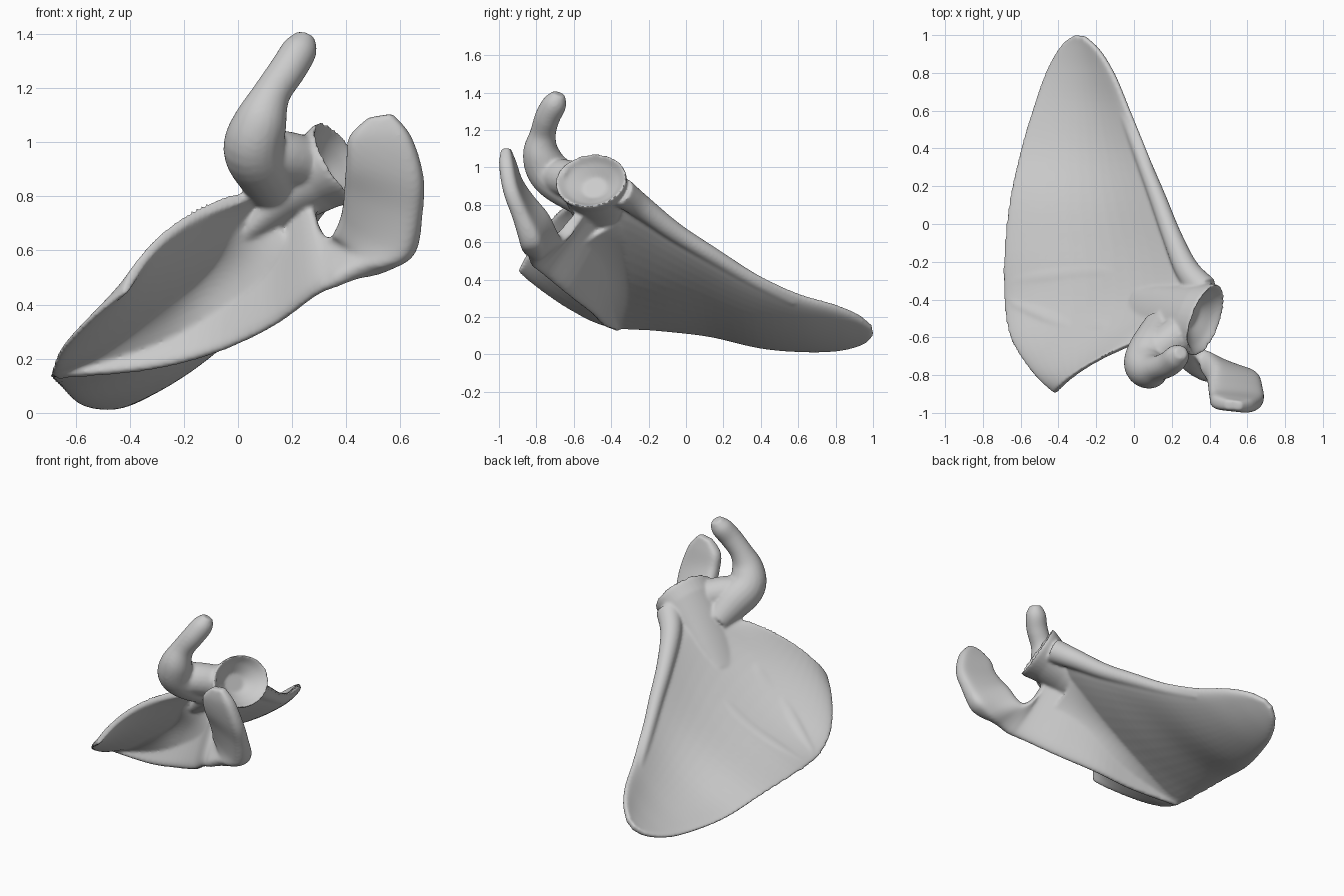
import bpy
import bmesh
import math
from mathutils import Vector

cube = bpy.data.objects.get("Cube")
if cube:
    bpy.data.objects.remove(cube, do_unlink=True)

bm = bmesh.new()
STEPS, CUTS = 5, 20


def spline(rows):
    """Smooth curve through rows of any length."""
    out = []
    last = len(rows) - 1
    for i in range(last):
        p0, p1, p2, p3 = (rows[min(max(i + k, 0), last)] for k in (-1, 0, 1, 2))
        for s in range(STEPS):
            t = s / STEPS
            out.append([b + 0.5 * t * (c - a + t * (2 * a - 5 * b + 4 * c - d
                        + t * (3 * (b - c) + d - a)))
                        for a, b, c, d in zip(p0, p1, p2, p3)])
    out.append(list(rows[-1]))
    return out


def loft(rings):
    """Closed skin over rings of equal point count."""
    loops = [[bm.verts.new(p) for p in ring] for ring in rings]
    n = len(loops[0])
    for a, b in zip(loops, loops[1:]):
        for i in range(n):
            j = (i + 1) % n
            bm.faces.new((a[i], a[j], b[j], b[i]))
    bm.faces.new(loops[0])
    bm.faces.new(loops[-1][::-1])


def plate(edge_a, edge_b, shape):
    """Curved sheet between two edges; shape rows: sag, thickness at a, middle, b.
    Gives back its grid of centre points."""
    rows = spline([tuple(a) + tuple(b) + s for a, b, s in zip(edge_a, edge_b, shape)])
    mids = [(Vector(r[:3]) + Vector(r[3:6])) / 2 for r in rows]
    rings, grid = [], []
    for i, r in enumerate(rows):
        a, b = Vector(r[:3]), Vector(r[3:6])
        sag, ta, tm, tb = r[6:]
        along = mids[min(i + 1, len(mids) - 1)] - mids[max(i - 1, 0)]
        normal = (b - a).cross(along).normalized()
        top, bottom, centre = [], [], []
        for k in range(CUTS + 1):
            u = 0.5 - 0.5 * math.cos(math.pi * k / CUTS)
            h = tm + (ta - tm) * (1 - u) ** 4 + (tb - tm) * u ** 4
            h *= math.sqrt(max(0, 1 - (2 * u - 1) ** 8))
            c = a.lerp(b, u) - normal * sag * 4 * u * (1 - u)
            top.append(c + normal * h)
            bottom.append(c - normal * h)
            centre.append(c)
        rings.append(top + bottom[-2:0:-1])
        grid.append(centre)
    loft(rings)
    return grid


def pick(grid, places):
    """Points on a plate, given as row and share of the way across."""
    return [grid[round(t * STEPS)][round(math.acos(1 - 2 * u) / math.pi * CUTS)]
            for t, u in places]


def tube(path, ref, sides=20):
    """Round limb along x, y, z, radius rows."""
    rows = spline(path)
    pts = [Vector(r[:3]) for r in rows]
    rings = []
    for i, r in enumerate(rows):
        t = (pts[min(i + 1, len(pts) - 1)] - pts[max(i - 1, 0)]).normalized()
        u = (Vector(ref) - t * t.dot(Vector(ref))).normalized()
        v = t.cross(u)
        rings.append([pts[i] + r[3] * (u * math.cos(q) + v * math.sin(q))
                      for q in (2 * math.pi * k / sides for k in range(sides))])
    loft(rings)


# Broad triangular blade, from the upper border to the lower tip
medial = [(-.42, -.9, .44), (-.53, -.8, .36), (-.65, -.62, .24), (-.69, -.42, .15),
          (-.69, -.15, .13), (-.66, .13, .1), (-.6, .4, .04), (-.53, .63, .02),
          (-.46, .82, .025), (-.38, .95, .06), (-.31, 1, .11)]
lateral = [(.04, -.62, .8), (.12, -.53, .82), (.24, -.42, .84), (.3, -.28, .82),
           (.25, -.1, .71), (.165, .13, .56), (.07, .38, .42), (-.02, .6, .32),
           (-.1, .79, .265), (-.18, .92, .21), (-.26, .995, .15)]
sags = (-.08, -.01, .045, .07, .09, .08, .07, .05, .03, .01, 0)
rims = (.03, .03, .045, .05, .045, .045, .04, .035, .03, .025, .02)
blade = plate(medial, lateral, [(s, .024, .018, r) for s, r in zip(sags, rims)])

# Thick pillar along the outer border
tube([(.37, -.35, .87, .08), (.28, -.24, .79, .065), (.2, -.06, .655, .052),
      (.125, .14, .53, .045), (.03, .38, .385, .036), (-.05, .58, .285, .028)], (0, 0, 1))

# Raised spine under the blade, widening into the shoulder-tip plate
crest = [(-.67, -.38, .13), (-.35, -.44, .155), (-.1, -.5, .215), (.12, -.63, .315),
         (.28, -.77, .43), (.36, -.82, .47), (.44, -.83, .505), (.56, -.83, .53),
         (.65, -.84, .585), (.68, -.89, .73), (.685, -.94, .87), (.64, -.965, 1.02),
         (.57, -.965, 1.105)]
root = pick(blade, [(3.2, .03), (3, .36), (2.8, .6), (2.4, .8)])
root += [(.25, -.52, .8), (.3, -.6, .69), (.33, -.66, .645), (.36, -.72, .66), (.39, -.78, .75),
         (.395, -.85, .84), (.4, -.91, .93), (.41, -.94, 1.02), (.48, -.955, 1.09)]
cores = (.015, .018, .02, .022, .028, .032, .04, .06, .065, .05, .045, .04, .025)
spine = plate(crest, root, [(0, max(c, .025), c, c) for c in cores])

# Rounded hollows where the spine flows into the blade, above and below it
ridge = pick(spine, [(0, .5), (1, .45), (2, .45), (3, .45), (3.6, .45)])
for places, bends in (
        ([(2.8, .05), (1.8, .34), (1.4, .56), (1.2, .75), (1.2, .93)], (.005, .03, .05, .05, .03)),
        ([(3.6, .05), (3.8, .34), (3.8, .56), (3.4, .78), (3, .9)], (-.005, -.04, -.06, -.05, -.03))):
    plate(pick(blade, places), ridge, [(s, .016, .016, .016) for s in bends])

# Neck rising from the blade, ending in the hollow oval socket
long_axis = Vector((.13, .38, 0)).normalized()
short_axis = Vector((-.15, .04, .29)).normalized()
neck = [(-.02, -.42, .575, .08, .02), (.09, -.45, .69, .13, .06), (.2, -.475, .8, .16, .1),
        (.3, -.49, .885, .18, .14), (.365, -.505, .922, .2, .162), (.385, -.51, .935, .197, .16),
        (.35, -.5, .915, .15, .125), (.31, -.485, .89, .07, .06)]
loft([[Vector((x, y, z)) + long_axis * ra * math.cos(q) + short_axis * rb * math.sin(q)
       for q in (2 * math.pi * k / 32 for k in range(32))] for x, y, z, ra, rb in neck])

# Hooked process and the shoulder joining it to the socket
tube([(.14, -.52, .8, .08), (.1, -.64, .9, .115), (.06, -.735, .98, .115),
      (.085, -.775, 1.08, .098), (.125, -.765, 1.18, .07), (.185, -.74, 1.27, .068),
      (.23, -.7, 1.345, .064), (.25, -.68, 1.395, .035)], (1, 0, 0))
tube([(.03, -.73, .935, .075), (.13, -.67, .945, .1), (.24, -.585, .925, .1)], (0, 0, 1))

# Fuse the parts into one smooth bone
bmesh.ops.recalc_face_normals(bm, faces=bm.faces)
mesh = bpy.data.meshes.new("shoulder_blade")
bm.to_mesh(mesh)
bm.free()
bone = bpy.data.objects.new("shoulder_blade", mesh)
bpy.context.collection.objects.link(bone)
remesh = bone.modifiers.new("fuse", "REMESH")
remesh.mode = "VOXEL"
remesh.voxel_size = 0.009
remesh.use_smooth_shade = True
soften = bone.modifiers.new("soften", "SMOOTH")
soften.factor = 0.5
soften.iterations = 10

# Pale bone grey
grey = bpy.data.materials.new("bone_grey")
grey.use_nodes = True
colour = (.6, .6, .6, 1)
grey.diffuse_color = colour
grey.node_tree.nodes["Principled BSDF"].inputs["Base Color"].default_value = colour
mesh.materials.append(grey)
